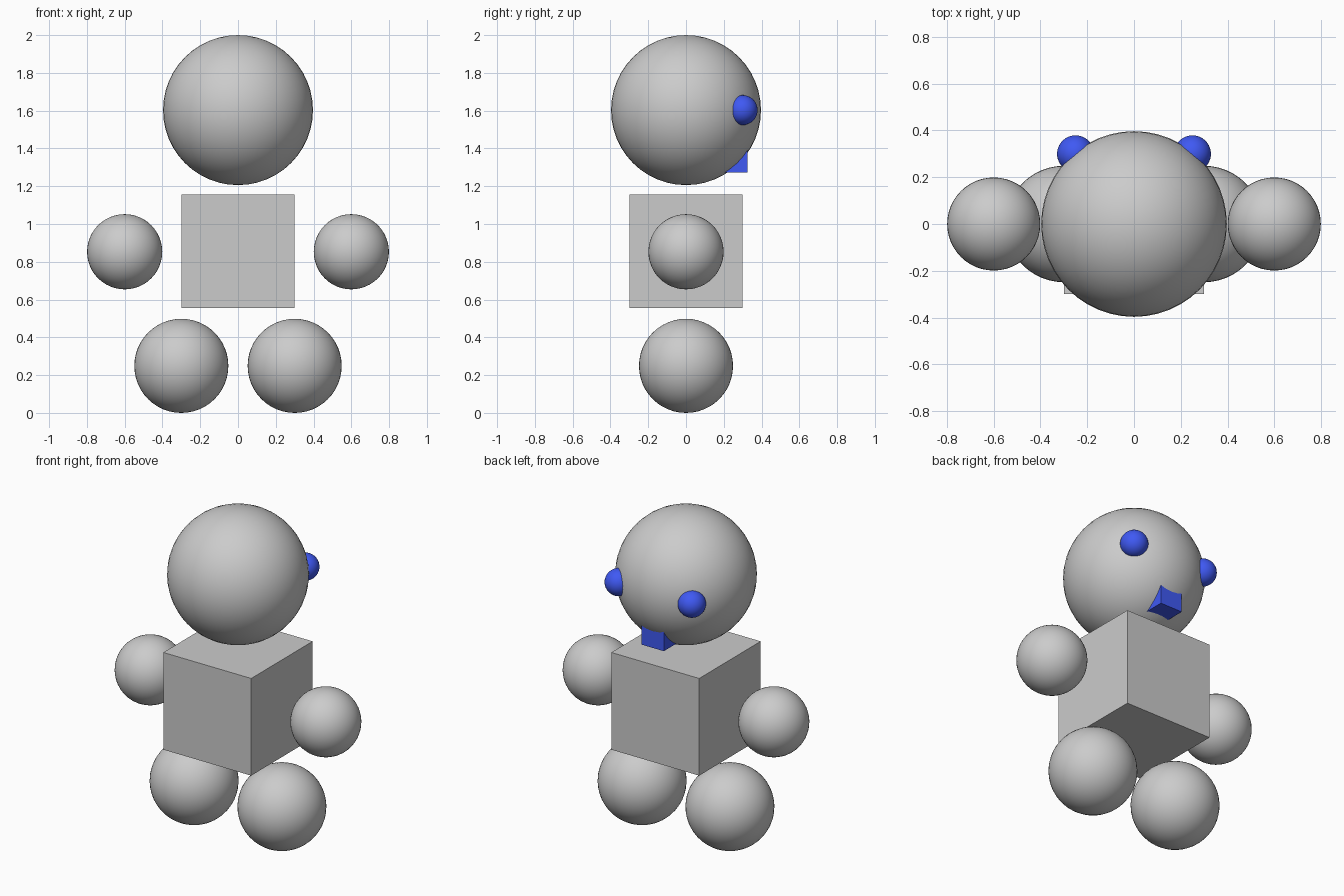
import bpy

if "Cube" in bpy.data.objects:
    bpy.data.objects.remove(bpy.data.objects["Cube"])

blue = bpy.data.materials.new("blue")
blue.diffuse_color = (0.05, 0.1, 0.9, 1)
blue.use_nodes = True
blue.node_tree.nodes["Principled BSDF"].inputs["Base Color"].default_value = blue.diffuse_color


def ball(name, loc, r, mat=None):
    bpy.ops.mesh.primitive_uv_sphere_add(segments=48, ring_count=24, radius=r, location=loc)
    finish(name, mat)
    bpy.ops.object.shade_smooth()


def box(name, loc, size, mat=None):
    bpy.ops.mesh.primitive_cube_add(size=size, location=loc)
    finish(name, mat)


def finish(name, mat):
    ob = bpy.context.object
    ob.name = name
    if mat:
        ob.data.materials.append(mat)


# torso and head
box("body", (0, 0, 0.855), 0.6)
ball("head", (0, 0, 1.603), 0.397)

# nose on the back (+y) side
box("nose", (0, 0.249, 1.349), 0.152, blue)

# mirrored pairs: hands, feet, eyes
for side, s in (("left", -1), ("right", 1)):
    ball(side + "_hand", (s * 0.6, 0, 0.853), 0.199)
    ball(side + "_foot", (s * 0.3, 0, 0.249), 0.249)
    ball(side + "_eye", (s * 0.25, 0.3, 1.603), 0.079, blue)
